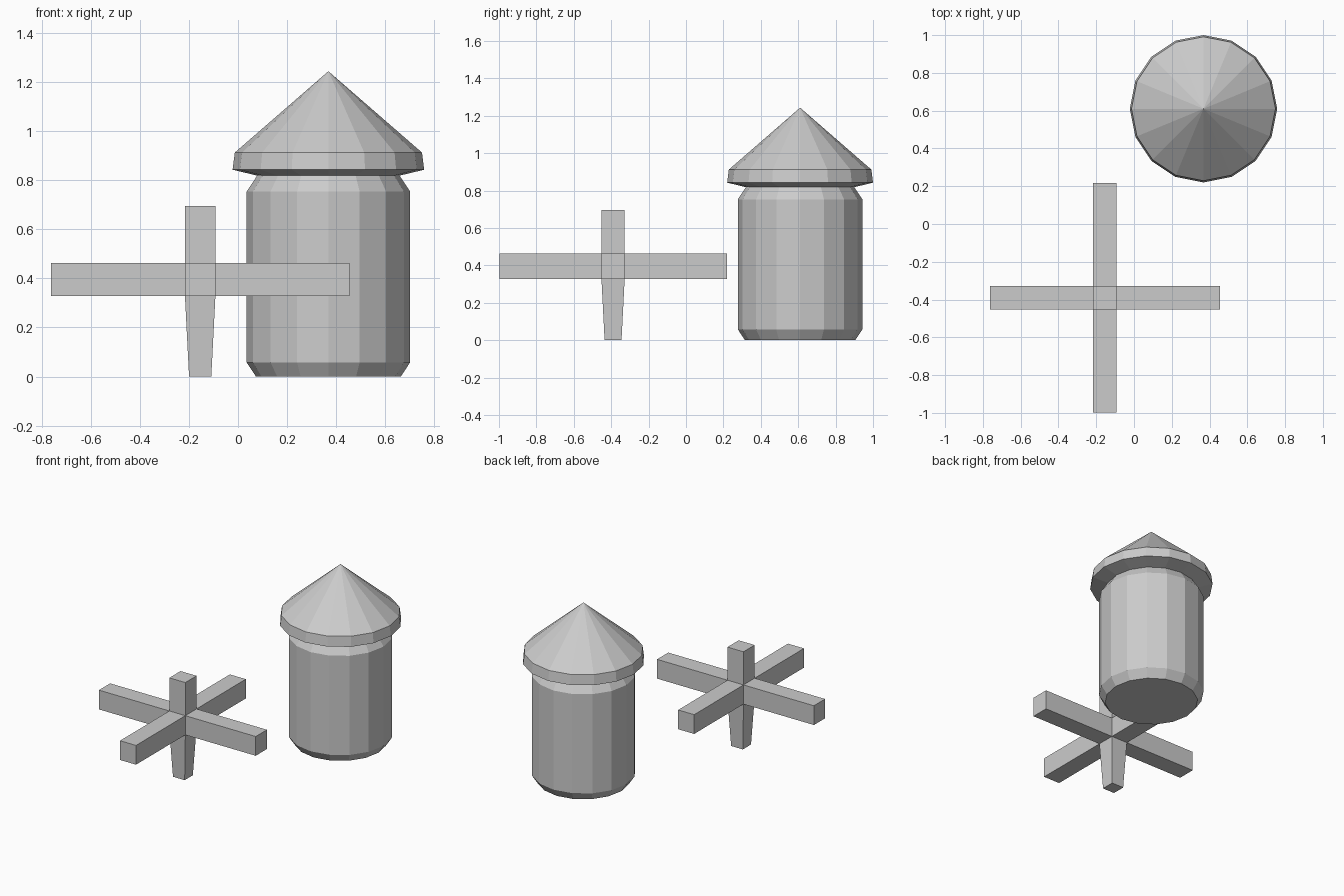
import bpy, bmesh, math
from mathutils import Vector

if "Cube" in bpy.data.objects:
    bpy.data.objects.remove(bpy.data.objects["Cube"])

SIDES = 16


def finish(name, bm, loc=(0, 0, 0)):
    bmesh.ops.recalc_face_normals(bm, faces=bm.faces[:])
    mesh = bpy.data.meshes.new(name)
    bm.to_mesh(mesh)
    bm.free()
    obj = bpy.data.objects.new(name, mesh)
    obj.location = loc
    bpy.context.collection.objects.link(obj)
    return obj


def lathe(name, profile, loc, apex=None, cap_bottom=False):
    """Flat-faced turned shape from (radius, height) points."""
    bm = bmesh.new()
    rings = []
    for r, z in profile:
        angles = [2 * math.pi * i / SIDES for i in range(SIDES)]
        rings.append([bm.verts.new((r * math.cos(a), r * math.sin(a), z)) for a in angles])
    for low, high in zip(rings, rings[1:]):
        for i in range(SIDES):
            j = (i + 1) % SIDES
            bm.faces.new((low[i], low[j], high[j], high[i]))
    if cap_bottom:
        bm.faces.new(rings[0][::-1])
    if apex is not None:
        tip = bm.verts.new((0, 0, apex))
        for i in range(SIDES):
            bm.faces.new((rings[-1][i], rings[-1][(i + 1) % SIDES], tip))
    return finish(name, bm, loc)


# Barrel body with chamfered base and shoulder, and its conical roof
tower = (0.368, 0.61, 0)
lathe("barrel_body", [(0.295, 0), (0.333, 0.058), (0.333, 0.753), (0.29, 0.818)],
      tower, cap_bottom=True)
lathe("conical_roof", [(0.29, 0.818), (0.39, 0.842), (0.381, 0.912)], tower, apex=1.243)

# Six-armed cross: a small hub with every side extruded
HALF, Z0, Z1 = 0.062, 0.328, 0.463
bm = bmesh.new()
bmesh.ops.create_cube(bm, size=1)
for v in bm.verts:
    v.co = (v.co.x * 2 * HALF, v.co.y * 2 * HALF, Z1 if v.co.z > 0 else Z0)
bm.normal_update()
for face in bm.faces[:]:
    n = face.normal.copy()
    length = 0.608 - HALF
    if n.z > 0.5:
        length = 0.695 - Z1
    elif n.z < -0.5:
        length = Z0
    new = bmesh.ops.extrude_discrete_faces(bm, faces=[face])["faces"][0]
    for v in new.verts:
        v.co += n * length
        if n.z < -0.5:  # tapered foot
            v.co.x *= 0.73
            v.co.y *= 0.73
bmesh.ops.remove_doubles(bm, verts=bm.verts[:], dist=1e-5)
finish("six_armed_cross", bm, (-0.154, -0.39, 0))
